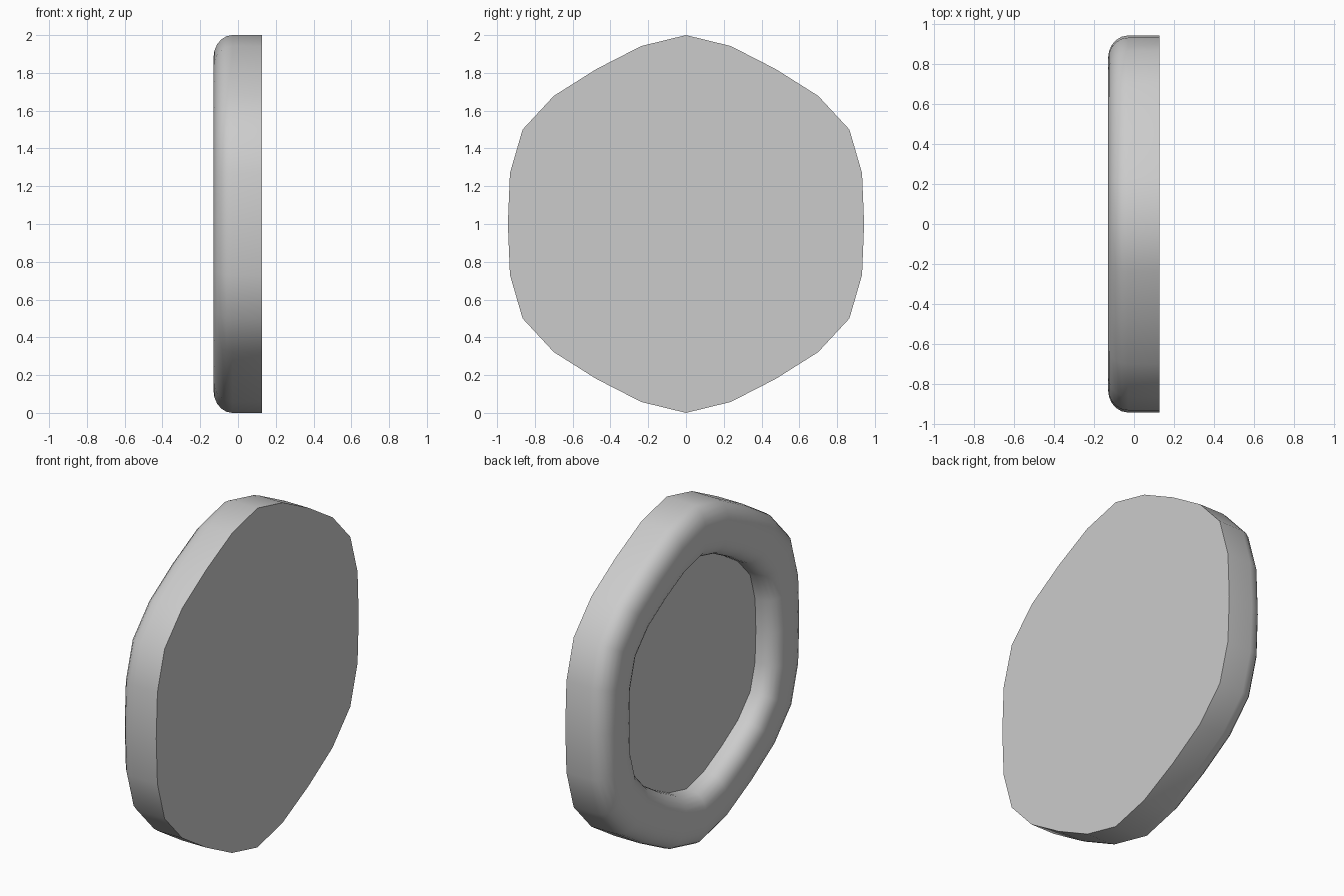
import bpy, bmesh, math

if "Cube" in bpy.data.objects:
    bpy.data.objects.remove(bpy.data.objects["Cube"])

# Quarter outline of the 24-sided shield, as (y, z - 1), from top to side
quarter = [(0, 1), (0.237, 0.942), (0.475, 0.82), (0.70, 0.678),
           (0.865, 0.50), (0.932, 0.27), (0.943, 0)]
half = quarter + [(y, -z) for y, z in reversed(quarter[:-1])]
outline = half + [(-y, z) for y, z in reversed(half[1:-1])]

# Cross-section as (x, outline scale): back edge, outer wall, rounded rim, recess edge
profile = [(0.127, 1.0), (-0.03, 1.0)]
for i in range(1, 6):
    a = math.radians(18 * i)
    profile.append((-0.03 - 0.1 * math.sin(a), 0.88 + 0.12 * math.cos(a)))
for i in range(0, 6):
    a = math.radians(18 * i)
    profile.append((-0.04 - 0.09 * math.cos(a), 0.79 - 0.10 * math.sin(a)))
profile.append((0.0, 0.69))

# Sweep the section around the outline, then cap the back and the recess floor
bm = bmesh.new()
rings = [[bm.verts.new((x, y * s, 1 + z * s)) for y, z in outline] for x, s in profile]
n = len(outline)
for a, b in zip(rings, rings[1:]):
    for i in range(n):
        j = (i + 1) % n
        bm.faces.new((a[i], a[j], b[j], b[i]))
bm.faces.new(rings[0])
bm.faces.new(rings[-1])
bmesh.ops.recalc_face_normals(bm, faces=bm.faces)

mesh = bpy.data.meshes.new("rimmed_disc")
bm.to_mesh(mesh)
bm.free()
disc = bpy.data.objects.new("rimmed_disc", mesh)
bpy.context.collection.objects.link(disc)

# Smooth rim with crisp back and recess edges
bpy.context.view_layer.objects.active = disc
disc.select_set(True)
bpy.ops.object.shade_smooth_by_angle(angle=math.radians(40))
